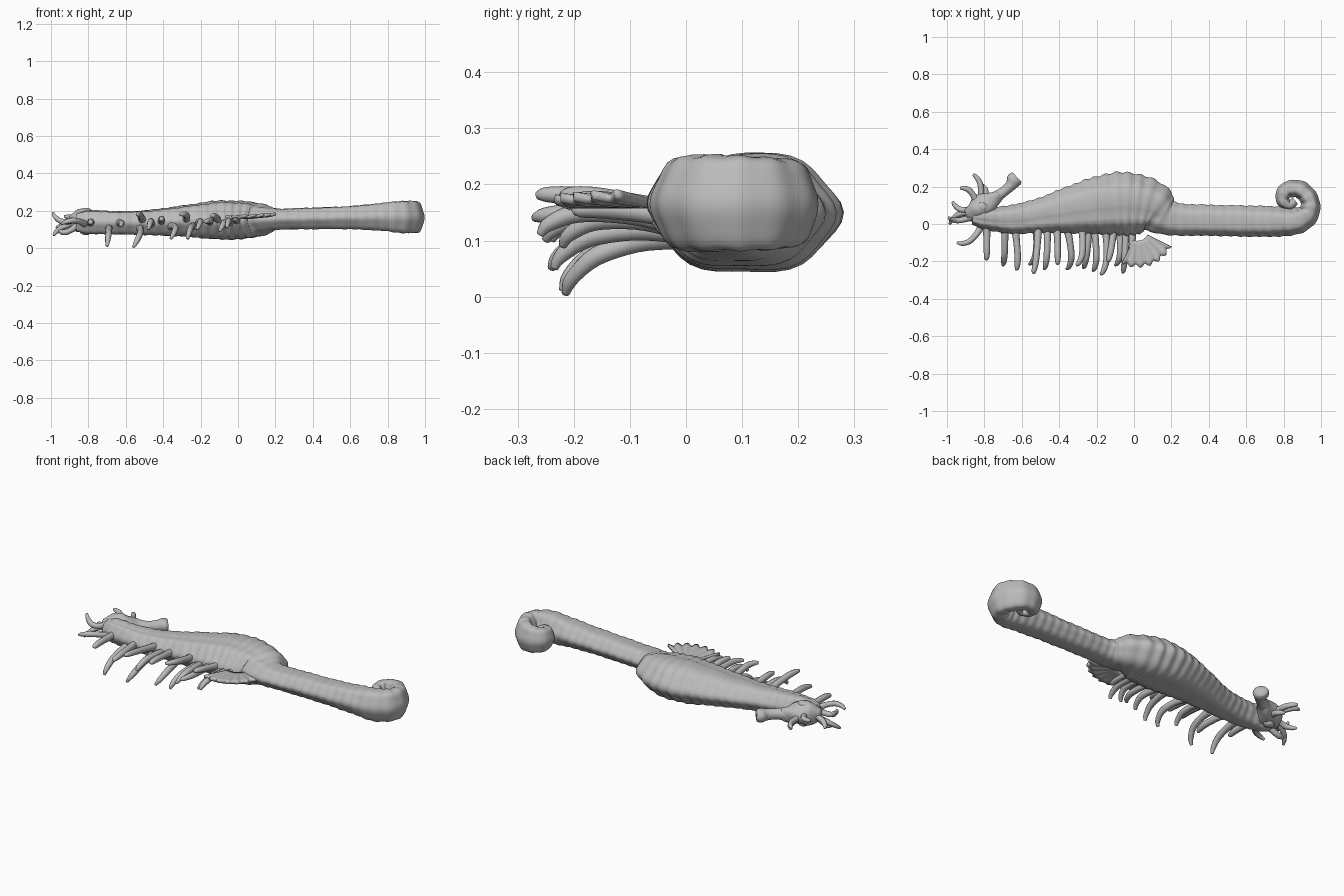
import bpy, bmesh, math, random
from mathutils import Vector

random.seed(4)
if "Cube" in bpy.data.objects:
    bpy.data.objects.remove(bpy.data.objects["Cube"])

grey = bpy.data.materials.new("stone grey")
grey.diffuse_color = (0.5, 0.5, 0.5, 1)
grey.use_nodes = True
grey.node_tree.nodes["Principled BSDF"].inputs["Base Color"].default_value = (0.5, 0.5, 0.5, 1)


def finish(name, bm):
    bmesh.ops.recalc_face_normals(bm, faces=bm.faces)
    mesh = bpy.data.meshes.new(name)
    bm.to_mesh(mesh)
    bm.free()
    ob = bpy.data.objects.new(name, mesh)
    bpy.context.collection.objects.link(ob)
    mesh.materials.append(grey)
    for p in mesh.polygons:
        p.use_smooth = True
    return ob


def spline(points, steps):
    """Catmull-Rom through tuples of any length."""
    pts = [points[0]] + list(points) + [points[-1]]
    out = []
    for i in range(1, len(pts) - 2):
        for s in range(steps):
            t = s / steps
            out.append([0.5 * (2 * b + (c - a) * t + (2 * a - 5 * b + 4 * c - d) * t * t
                               + (3 * b - a - 3 * c + d) * t ** 3)
                        for a, b, c, d in zip(*pts[i - 1:i + 3])])
    out.append(list(points[-1]))
    return out


def loft(name, points, steps=6, sides=10, shape=None):
    """Skin sections (x, y, z, half width, half height) along a path."""
    path = spline(points, steps)
    bm = bmesh.new()
    rings, length = [], 0
    for i, (x, y, z, w, h) in enumerate(path):
        here = Vector((x, y, z))
        before, after = (Vector(path[max(i - 1, 0)][:3]),
                         Vector(path[min(i + 1, len(path) - 1)][:3]))
        tangent = (after - before).normalized()
        length += (here - before).length
        across = tangent.cross(Vector((0, 0, 1)))
        across = across.normalized() if across.length > 0.05 else Vector((1, 0, 0))
        up = across.cross(tangent)
        ring = []
        for k in range(sides):
            a = math.tau * k / sides
            f = shape(a, length, x) if shape else 1
            ring.append(bm.verts.new(here + across * (w * f * math.cos(a)) + up * (h * f * math.sin(a))))
        rings.append(ring)
    for r, q in zip(rings, rings[1:]):
        for k in range(sides):
            bm.faces.new((r[k], r[(k + 1) % sides], q[(k + 1) % sides], q[k]))
    bm.faces.new(rings[0])
    bm.faces.new(rings[-1])
    return finish(name, bm)


# Ringed trunk and tail, ending in a tight flat coil
def plated(a, s, x):
    ridge = 0.035 * math.cos(6 * a)
    rings = 0.028 * math.cos(math.tau * s / 0.052) * (0.5 + 0.5 * abs(math.cos(a)))
    groove = 0.10 * math.exp(-((a - 1.25) / 0.16) ** 2) * (1 if x < 0.15 else 0.3)
    lumps = 0.02 * math.sin(3 * a + 17 * s) * math.sin(23 * s)
    return 1.0 + ridge + rings + lumps - groove


trunk = [(-0.86, 0.04, 0.14, 0.04, 0.05), (-0.8, 0.03, 0.14, 0.055, 0.065),
         (-0.65, 0.025, 0.137, 0.075, 0.064), (-0.5, 0.045, 0.137, 0.09, 0.068),
         (-0.3, 0.08, 0.145, 0.13, 0.085), (-0.12, 0.105, 0.15, 0.16, 0.106),
         (0.0, 0.105, 0.15, 0.16, 0.106), (0.1, 0.085, 0.152, 0.135, 0.092),
         (0.2, 0.03, 0.155, 0.088, 0.06), (0.4, 0.02, 0.16, 0.08, 0.06),
         (0.6, 0.015, 0.164, 0.08, 0.064), (0.76, 0.013, 0.167, 0.078, 0.076),
         (0.87, 0.018, 0.167, 0.07, 0.088), (0.935, 0.06, 0.166, 0.055, 0.088),
         (0.938, 0.13, 0.166, 0.048, 0.086), (0.885, 0.185, 0.166, 0.046, 0.08),
         (0.815, 0.18, 0.165, 0.042, 0.07), (0.795, 0.13, 0.165, 0.035, 0.062),
         (0.83, 0.1, 0.165, 0.026, 0.055), (0.862, 0.125, 0.165, 0.02, 0.045)]
loft("trunk_and_tail", trunk, steps=16, sides=40, shape=plated)


# Head, flared snout and brows
def lumpy(a, s, x):
    return 1 + 0.08 * math.sin(3 * a + 40 * s)


loft("head", [(-0.9, 0.055, 0.145, 0.02, 0.03), (-0.85, 0.07, 0.145, 0.06, 0.06),
              (-0.8, 0.1, 0.145, 0.065, 0.06), (-0.75, 0.135, 0.14, 0.04, 0.045),
              (-0.72, 0.155, 0.14, 0.028, 0.032)], sides=20, shape=lumpy)
loft("snout", [(-0.76, 0.13, 0.14, 0.035, 0.04), (-0.7, 0.17, 0.14, 0.027, 0.03),
               (-0.66, 0.205, 0.14, 0.03, 0.032), (-0.64, 0.235, 0.14, 0.042, 0.037),
               (-0.625, 0.25, 0.14, 0.035, 0.03)], sides=16)
for name, z in (("upper_eye", 0.198), ("lower_eye", 0.088)):
    loft(name, [(-0.845, 0.09, z, 0.006, 0.006), (-0.825, 0.09, z, 0.024, 0.016),
                (-0.8, 0.09, z, 0.024, 0.016), (-0.78, 0.09, z, 0.006, 0.006)], sides=12)


# Curling fleshy fronds: root, tip and sideways curl
def frond(name, root, tip, curl, r):
    a, b, c = Vector(root), Vector(tip), Vector(curl)
    pts = []
    for t, bend, size in ((0, 0, 1.2), (0.3, 0.6, 1), (0.65, 0.9, 0.95), (0.9, 0.5, 0.75), (1, 0, 0.4)):
        pts.append((*(a.lerp(b, t) + c * bend), r * size, r * size))
    loft(name, pts, steps=4, sides=8)


crown = [((-0.86, 0.04, 0.16), (-0.99, 0.035, 0.19), (0, -0.02, -0.04)),
         ((-0.87, 0.06, 0.13), (-0.985, 0.0, 0.07), (0, 0.03, 0.02)),
         ((-0.86, 0.08, 0.15), (-0.97, 0.12, 0.11), (0, -0.03, 0)),
         ((-0.86, 0.03, 0.12), (-0.96, 0.025, 0.10), (0, 0.01, -0.025)),
         ((-0.84, 0.11, 0.15), (-0.93, 0.19, 0.17), (0.02, 0.02, 0)),
         ((-0.82, 0.13, 0.14), (-0.86, 0.265, 0.14), (0.025, 0, 0)),
         ((-0.8, 0.13, 0.12), (-0.82, 0.21, 0.1), (0.02, 0, 0)),
         ((-0.82, -0.02, 0.13), (-0.945, -0.1, 0.13), (0.02, -0.025, 0.02))]
for i, (root, tip, curl) in enumerate(crown):
    frond(f"crown_frond_{i + 1}", root, tip, curl, 0.016)

# Belly fringe: x, reach and tip height
fringe = [(-0.79, -0.19, 0.13), (-0.7, -0.22, 0.01), (-0.63, -0.245, 0.12),
          (-0.56, -0.215, 0.005), (-0.54, -0.265, 0.18), (-0.48, -0.24, 0.10),
          (-0.41, -0.215, 0.15), (-0.36, -0.24, 0.05), (-0.31, -0.22, 0.18),
          (-0.27, -0.235, 0.05), (-0.22, -0.25, 0.10), (-0.18, -0.27, 0.14),
          (-0.14, -0.2, 0.17), (-0.1, -0.22, 0.09), (-0.06, -0.26, 0.11), (-0.02, -0.2, 0.15)]
for i, (x, y, z) in enumerate(fringe):
    root = (x + random.uniform(-0.01, 0.04), -0.02, 0.13 + 0.25 * (z - 0.1))
    sway = random.uniform(0.0, 0.03)
    frond(f"belly_frond_{i + 1}", root, (x, y, z), (sway, -0.015, 0.035 if z < 0.12 else 0.01), 0.018)

# Pleated fan fin with a scalloped rim
bm = bmesh.new()
rows, cols = 7, 36
grid = []
for i in range(rows):
    line = []
    for j in range(cols + 1):
        u, t = j / cols, i / (rows - 1)
        pleat = math.cos(u * math.tau * 6)
        angle = math.radians(-115 + 88 * u)
        reach = (0.06 + 0.135 * t) * (1 + 0.05 * t * pleat)
        line.append(bm.verts.new((0.02 + reach * math.cos(angle), -0.03 + reach * math.sin(angle),
                                  0.165 + 0.015 * t * u + 0.004 * t * pleat)))
    grid.append(line)
for i in range(rows - 1):
    for j in range(cols):
        bm.faces.new((grid[i][j], grid[i][j + 1], grid[i + 1][j + 1], grid[i + 1][j]))
fin = finish("fan_fin", bm)
solid = fin.modifiers.new("thickness", "SOLIDIFY")
solid.thickness = 0.016
solid.offset = 0
